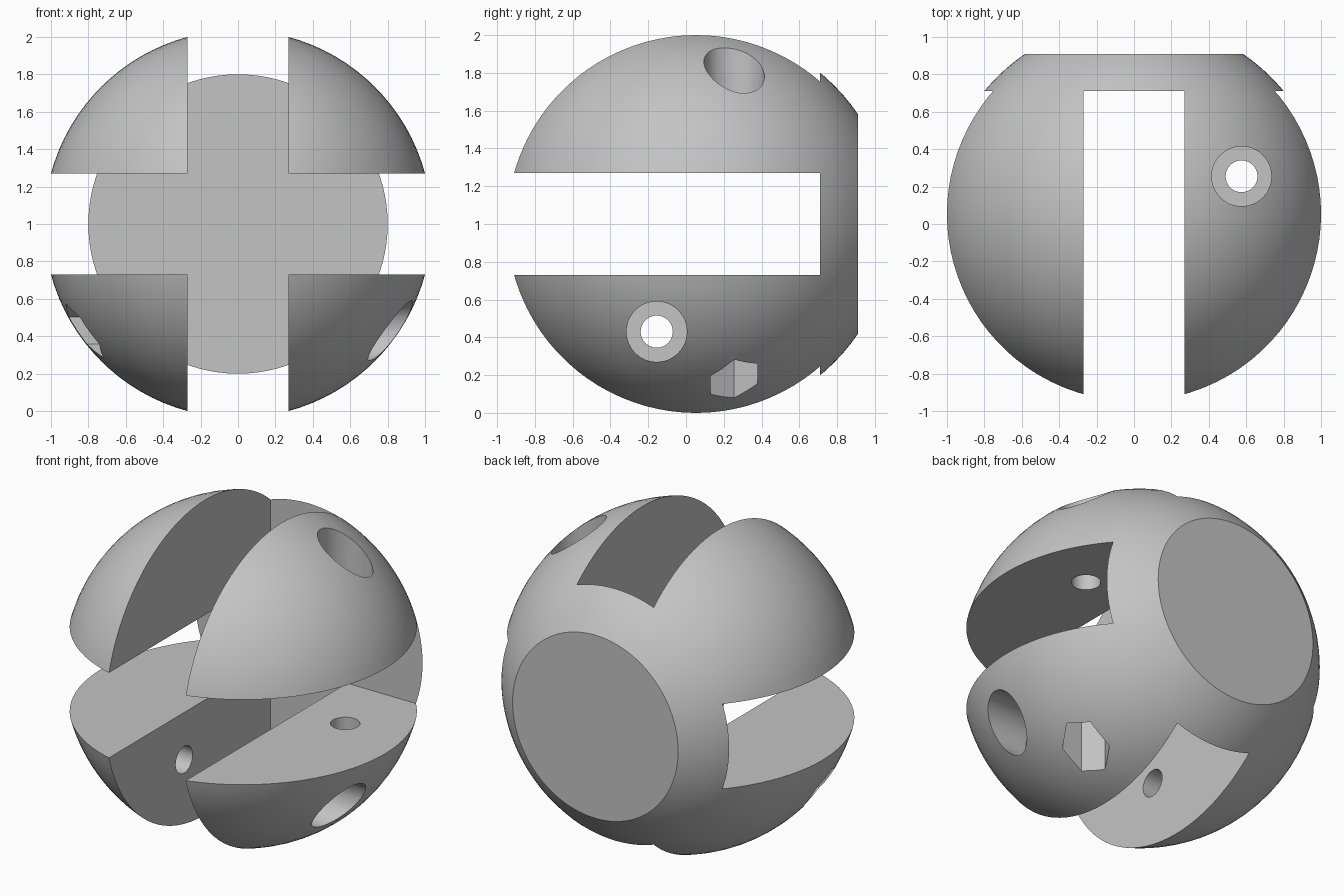
import bpy
import math
from mathutils import Matrix, Vector

cube = bpy.data.objects.get("Cube")
if cube:
    bpy.data.objects.remove(cube, do_unlink=True)

RADIUS = 1.036
CENTER = Vector((0, 0.053, 1))
SLOT = 0.27          # half width of both slots
SLOT_END = 0.71      # slots stop at the back cap
BACK = 0.91          # flat back face
POCKET = 0.55        # pocket floor distance from the mid plane

grey = bpy.data.materials.new("plain_grey")
grey.use_nodes = True
grey.diffuse_color = (0.55, 0.55, 0.55, 1)
grey.node_tree.nodes["Principled BSDF"].inputs["Base Color"].default_value = (0.55, 0.55, 0.55, 1)


def box(low, high):
    low, high = Vector(low), Vector(high)
    bpy.ops.mesh.primitive_cube_add(size=1, location=(low + high) / 2)
    obj = bpy.context.object
    obj.scale = high - low
    return obj


def prism(sides, radius, start, end, frame):
    """Prism along the local z axis of a bolt frame, between two depths."""
    bpy.ops.mesh.primitive_cylinder_add(vertices=sides, radius=radius, depth=end - start)
    obj = bpy.context.object
    # Turn the hexagon so that two corners lie on the local x axis
    spin = Matrix.Rotation(math.pi / 2, 4, "Z")
    obj.matrix_world = frame @ Matrix.Translation((0, 0, (start + end) / 2)) @ spin
    return obj


def cut(target, cutter):
    cutter.name = "cutter"
    cutter.hide_render = True
    mod = target.modifiers.new("cut", "BOOLEAN")
    mod.operation = "DIFFERENCE"
    mod.solver = "EXACT"
    mod.object = cutter
    bpy.context.view_layer.update()
    bpy.context.view_layer.objects.active = target
    bpy.ops.object.modifier_apply(modifier=mod.name)
    bpy.data.objects.remove(cutter, do_unlink=True)


# Ball body, poles along the front-back axis
bpy.ops.mesh.primitive_uv_sphere_add(segments=96, ring_count=48, radius=RADIUS,
                                     location=CENTER, rotation=(math.pi / 2, 0, 0))
body = bpy.context.object
body.name = "slotted_ball"
body.data.materials.append(grey)

# Flat back and crossed slots
cut(body, box((-2, BACK, -1), (2, 2, 3)))
cut(body, box((-SLOT, -2, -1), (SLOT, SLOT_END, 3)))
cut(body, box((-2, -2, 1 - SLOT), (2, SLOT_END, 1 + SLOT)))

# Bolt frames: one vertical, one running left to right
vertical = Matrix.Translation((0.575, 0.255, 1))
sideways = Matrix.Translation((0, -0.155, 0.43)) @ Matrix.Rotation(math.pi / 2, 4, "Y")

# Through hole, round head pocket and hexagonal nut pocket for each bolt
for frame in (vertical, sideways):
    cut(body, prism(48, 0.085, -1.5, 1.5, frame))
    cut(body, prism(48, 0.16, POCKET, 1.5, frame))
    cut(body, prism(6, 0.144, -1.5, -POCKET, frame))

bpy.ops.object.select_all(action="DESELECT")
body.select_set(True)
bpy.context.view_layer.objects.active = body
bpy.ops.object.shade_smooth_by_angle(angle=math.radians(30))
